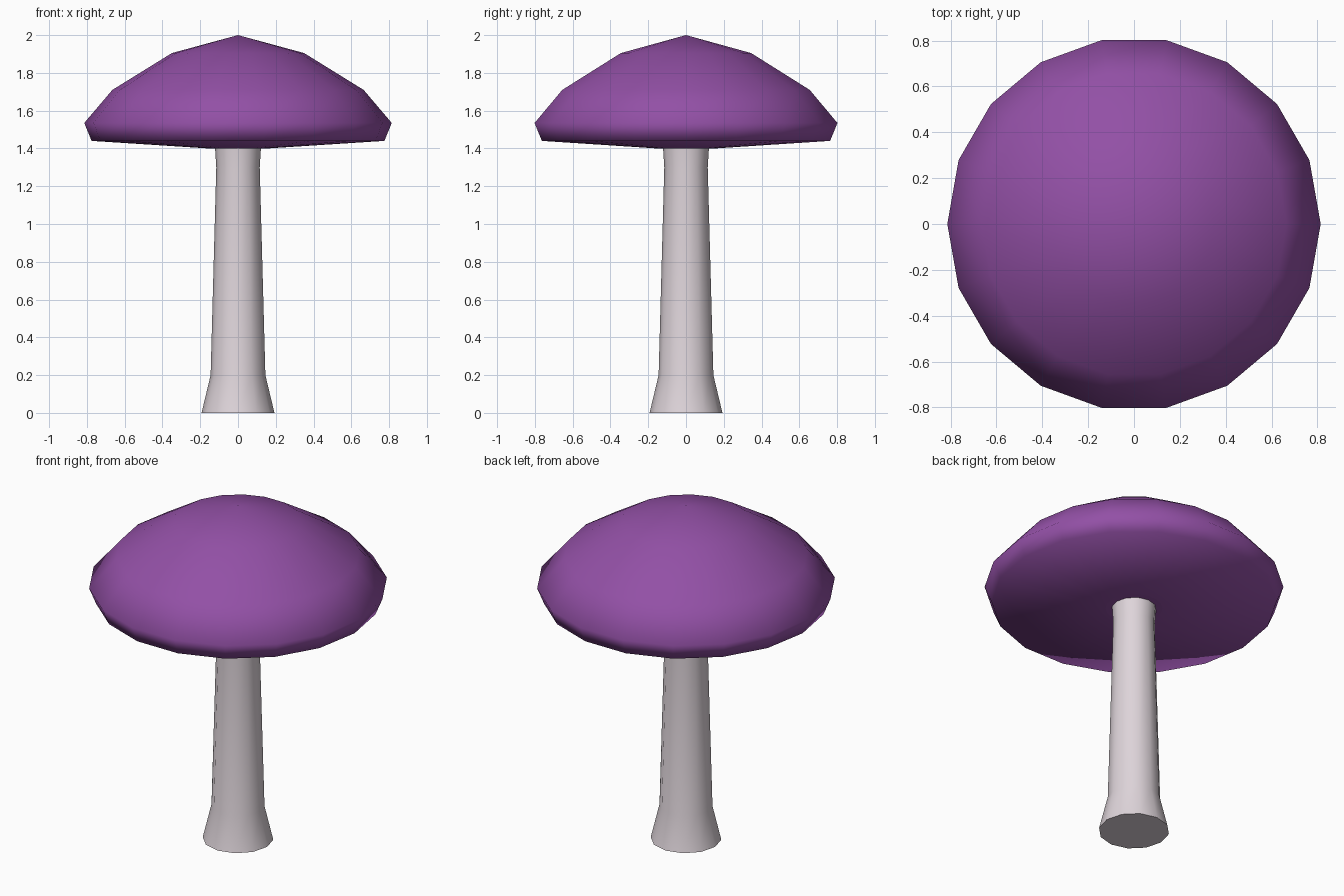
import bpy, bmesh, math

if "Cube" in bpy.data.objects:
    bpy.data.objects.remove(bpy.data.objects["Cube"])


def material(name, color):
    m = bpy.data.materials.new(name)
    m.diffuse_color = (*color, 1.0)
    m.use_nodes = True
    m.node_tree.nodes["Principled BSDF"].inputs["Base Color"].default_value = m.diffuse_color
    return m


def lathe(name, profile, sides, mat):
    """Revolve (radius, z) points, listed bottom to top; radius 0 makes a tip."""
    bm = bmesh.new()
    rings = []
    for r, z in profile:
        n = sides if r > 0 else 1
        rings.append([bm.verts.new((r * math.cos(2 * math.pi * i / sides),
                                    r * math.sin(2 * math.pi * i / sides), z))
                      for i in range(n)])
    for low, high in zip(rings, rings[1:]):
        for i in range(sides):
            j = (i + 1) % sides
            quad = [low[i], low[j]]
            quad += [high[j], high[i]] if len(high) > 1 else [high[0]]
            bm.faces.new(quad).smooth = True
    # flat end discs with sharp borders
    ends = [rings[0][::-1]] + ([rings[-1]] if len(rings[-1]) > 1 else [])
    for ring in ends:
        disc = bm.faces.new(ring)
        disc.smooth = False
        for e in disc.edges:
            e.smooth = False
    bmesh.ops.recalc_face_normals(bm, faces=bm.faces)
    mesh = bpy.data.meshes.new(name)
    bm.to_mesh(mesh)
    bm.free()
    mesh.materials.append(mat)
    obj = bpy.data.objects.new(name, mesh)
    bpy.context.collection.objects.link(obj)
    return obj


purple = material("purple", (0.29, 0.08, 0.38))
pale = material("pale_grey_pink", (0.73, 0.66, 0.70))

# Stem: flared foot, slight taper, small flare under the cap
lathe("stem", [(0.193, 0), (0.145, 0.20), (0.115, 1.30), (0.122, 1.41)], 12, pale)

# Cap: shallow underside, rolled rim, faceted dome with a pointed top
lathe("cap", [(0.155, 1.40), (0.775, 1.44), (0.814, 1.535), (0.665, 1.71),
              (0.35, 1.905), (0, 2.0)], 18, purple)
